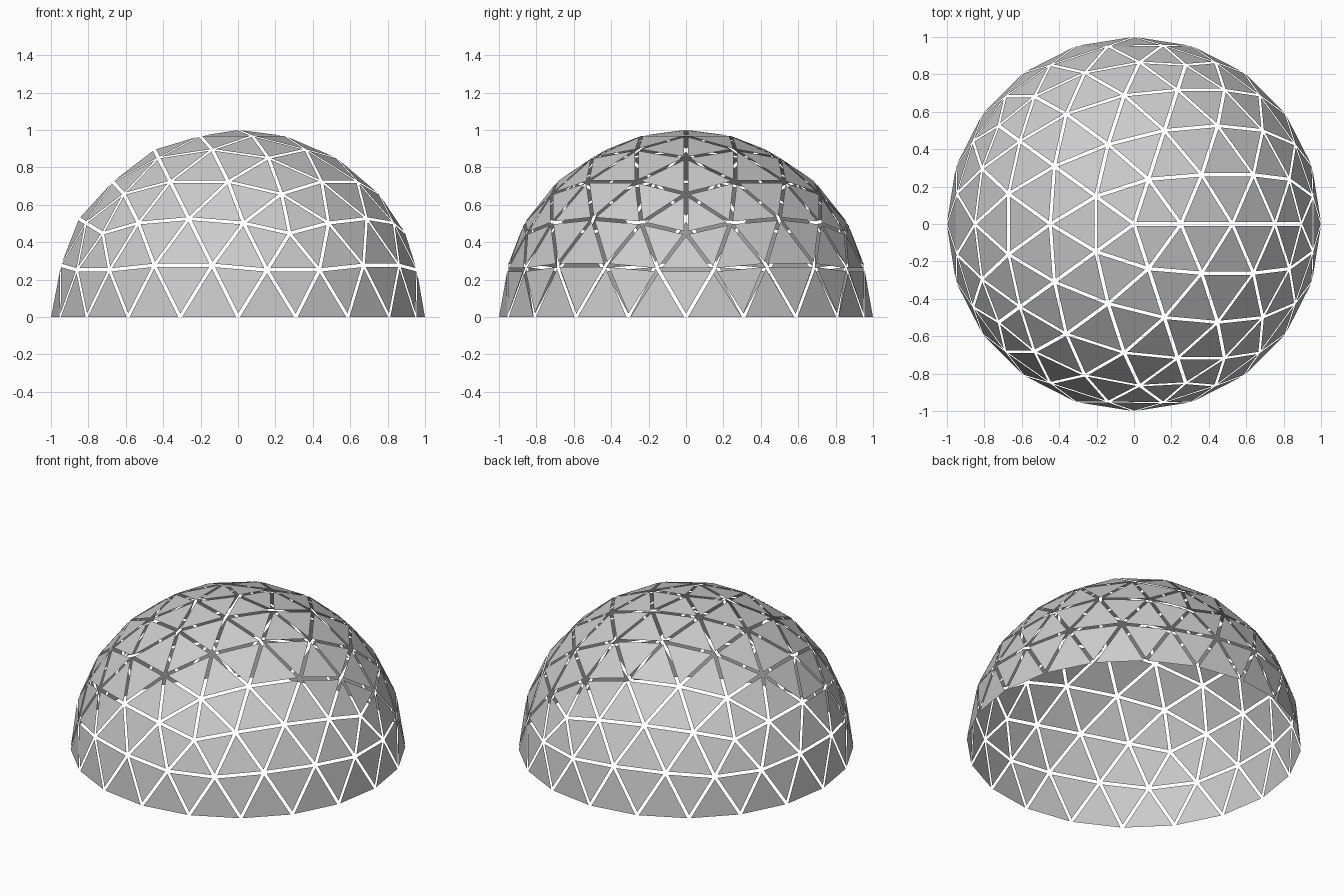
import bpy, bmesh
from math import sin, cos, radians, sqrt
from mathutils import Vector

if "Cube" in bpy.data.objects:
    bpy.data.objects.remove(bpy.data.objects["Cube"])

FREQ = 4        # subdivisions of each icosahedron edge
GAP = 0.0095    # half of the open gap between neighbouring panels


def ring(z, start):
    r = sqrt(1 - z * z)
    return [Vector((r * cos(radians(start + 72 * k)), r * sin(radians(start + 72 * k)), z))
            for k in range(5)]


# icosahedron standing on a vertex: cap and middle band only
top = Vector((0, 0, 1))
up, low = ring(1 / sqrt(5), 0), ring(-1 / sqrt(5), 36)
big_faces = []
for k in range(5):
    n = (k + 1) % 5
    big_faces += [(top, up[k], up[n]), (low[k], up[n], up[k]), (up[n], low[k], low[n])]


def split(a, b, c):
    """Split a triangle into FREQ x FREQ small ones on the unit sphere."""
    def p(i, j):
        return (a * (FREQ - i - j) + b * i + c * j).normalized()
    for i in range(FREQ):
        for j in range(FREQ - i):
            yield [p(i, j), p(i + 1, j), p(i, j + 1)]
            if i + j < FREQ - 1:
                yield [p(i + 1, j), p(i + 1, j + 1), p(i, j + 1)]


def shrink(tri):
    """Pull every edge inward, leaving the ground edge in place."""
    def inset(p, q):
        return 0.0 if abs(p.z) + abs(q.z) < 1e-4 else GAP
    out = []
    for k in range(3):
        prev, p, nxt = tri[k - 1], tri[k], tri[(k + 1) % 3]
        u, v = (nxt - p).normalized(), (prev - p).normalized()
        out.append(p + (u * inset(prev, p) + v * inset(p, nxt)) / u.cross(v).length)
    return out


# separate flat panels of the upper half
bm = bmesh.new()
for face in big_faces:
    for tri in split(*face):
        if sum(p.z for p in tri) < 1e-3:
            continue
        if (tri[1] - tri[0]).cross(tri[2] - tri[0]).dot(tri[0]) < 0:
            tri.reverse()
        bm.faces.new([bm.verts.new(p * 1.001) for p in shrink(tri)])

mesh = bpy.data.meshes.new("dome_panels")
bm.to_mesh(mesh)
bm.free()
bpy.context.collection.objects.link(bpy.data.objects.new("dome_panels", mesh))
